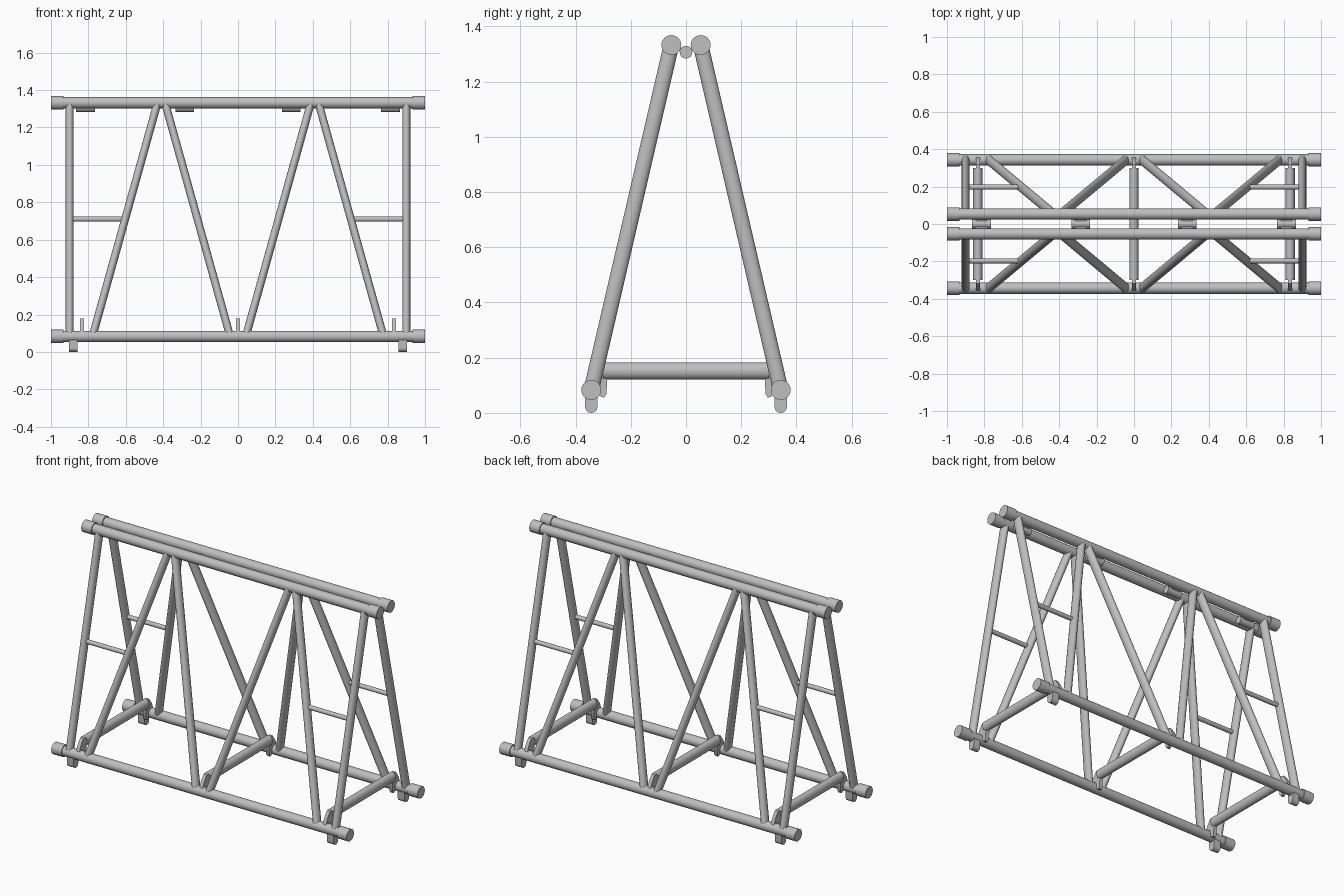
import bpy
import bmesh
from math import radians, cos, sin, pi
from mathutils import Vector, Matrix

cube = bpy.data.objects.get("Cube")
if cube:
    bpy.data.objects.remove(cube)

GREY = (0.52, 0.52, 0.52, 1)
metal = bpy.data.materials.new("light grey metal")
metal.use_nodes = True
metal.diffuse_color = GREY
metal.node_tree.nodes["Principled BSDF"].inputs["Base Color"].default_value = GREY

LOW_Y, LOW_Z = 0.343, 0.083
TOP_Y, TOP_Z = 0.053, 1.332


def finish(name, bm, smooth=True):
    bmesh.ops.recalc_face_normals(bm, faces=bm.faces)
    mesh = bpy.data.meshes.new(name)
    bm.to_mesh(mesh)
    bm.free()
    mesh.materials.append(metal)
    ob = bpy.data.objects.new(name, mesh)
    bpy.context.collection.objects.link(ob)
    if smooth:
        bpy.ops.object.select_all(action="DESELECT")
        ob.select_set(True)
        bpy.context.view_layer.objects.active = ob
        bpy.ops.object.shade_smooth_by_angle(angle=radians(40))
    return ob


def tube(name, a, b, wide, deep, normal=(0, 0, 1), caps=True, sides=16):
    """Oval tube from a to b; deep is its radius along normal."""
    a, b, n = Vector(a), Vector(b), Vector(normal).normalized()
    d = (b - a).normalized()
    s = n.cross(d).normalized()
    bm = bmesh.new()
    rings = []
    for p in (a, b):
        rings.append([bm.verts.new(p + s * wide * cos(2 * pi * i / sides)
                                   + n * deep * sin(2 * pi * i / sides))
                      for i in range(sides)])
    for i in range(sides):
        j = (i + 1) % sides
        bm.faces.new((rings[0][i], rings[0][j], rings[1][j], rings[1][i]))
    if caps:
        for ring in rings:
            bm.faces.new(ring)
    return finish(name, bm)


def extrude_x(name, profile, x, width):
    """Plate with a y-z profile, centred on x."""
    bm = bmesh.new()
    face = bm.faces.new([bm.verts.new((x - width / 2, y, z)) for y, z in profile])
    out = bmesh.ops.extrude_face_region(bm, geom=[face])
    moved = [v for v in out["geom"] if isinstance(v, bmesh.types.BMVert)]
    bmesh.ops.translate(bm, verts=moved, vec=(width, 0, 0))
    return finish(name, bm)


def panel_point(side, x, z):
    """Point on the sloping panel between a lower and an upper chord."""
    t = (z - LOW_Z) / (TOP_Z - LOW_Z)
    return (x, side * (LOW_Y + t * (TOP_Y - LOW_Y)), z)


for side, face in ((-1, "front"), (1, "back")):
    # Long chords with thicker end sleeves
    for level, y, z in (("lower", LOW_Y, LOW_Z), ("upper", TOP_Y, TOP_Z)):
        y *= side
        tube(f"{face}_{level}_chord", (-0.94, y, z), (0.94, y, z), 0.03, 0.03, sides=24)
        for end, hand in ((-1, "right"), (1, "left")):
            tube(f"{face}_{level}_{hand}_sleeve", (end * 0.932, y, z),
                 (end, y, z), 0.036, 0.036, sides=24)

    normal = (0, TOP_Z - LOW_Z, side * (LOW_Y - TOP_Y))
    for end, hand in ((-1, "right"), (1, "left")):
        # Upright, two diagonals and the short rung of each half panel
        for part, low_x, top_x in (("upright", 0.90, 0.90),
                                   ("outer_diagonal", 0.776, 0.432),
                                   ("inner_diagonal", 0.044, 0.388)):
            tube(f"{face}_{hand}_{part}", panel_point(side, end * low_x, 0.09),
                 panel_point(side, end * top_x, 1.325), 0.021, 0.028, normal)
        tube(f"{face}_{hand}_rung", panel_point(side, end * 0.895, 0.71),
             panel_point(side, end * 0.612, 0.71), 0.0135, 0.0135, normal)

        # Round-bottomed foot under the lower chord
        arc = [(side * LOW_Y + 0.022 * cos(a), 0.022 + 0.022 * sin(a))
               for a in (pi + pi * i / 10 for i in range(11))]
        foot = [(side * LOW_Y - 0.022, 0.075)] + arc + [(side * LOW_Y + 0.022, 0.075)]
        extrude_x(f"{face}_{hand}_foot", foot, end * 0.88, 0.046)

# Cross tubes joining the lower chords, with a hooked bracket at each end
hook = [(0.36, 0.10), (0.345, 0.14), (0.318, 0.178), (0.292, 0.178), (0.285, 0.13),
        (0.288, 0.068), (0.296, 0.056), (0.308, 0.058), (0.315, 0.07)]
for x, hand in ((-0.835, "right"), (0, "middle"), (0.835, "left")):
    tube(f"{hand}_cross_tube", (x, -0.3, 0.152), (x, 0.3, 0.152), 0.025, 0.031, caps=False)
    for side, face in ((-1, "front"), (1, "back")):
        extrude_x(f"{face}_{hand}_bracket", [(side * y, z) for y, z in hook], x, 0.021)

# Pin couplers between the upper chords
for i, x in enumerate((-0.815, -0.285, 0.285, 0.815)):
    tube(f"coupler_pin_{i + 1}", (x - 0.05, 0, 1.306), (x + 0.05, 0, 1.306), 0.023, 0.023)
    web = [(-0.045, 1.335), (-0.02, 1.322), (0.02, 1.322), (0.045, 1.335),
           (0.035, 1.31), (-0.035, 1.31)]
    extrude_x(f"coupler_web_{i + 1}", web, x, 0.06)
